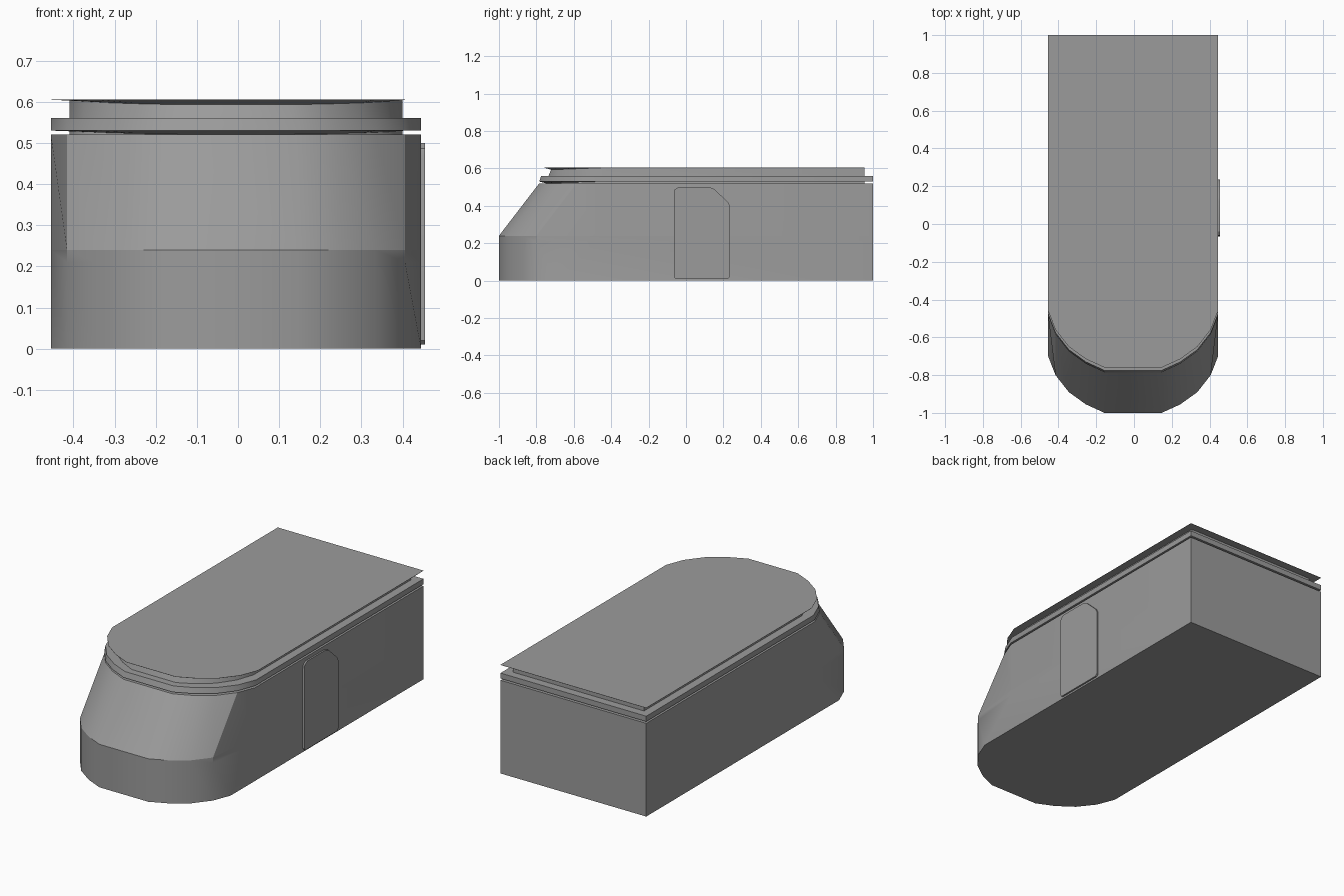
import bpy
import bmesh

if "Cube" in bpy.data.objects:
    bpy.data.objects.remove(bpy.data.objects["Cube"])

CX, HW, BACK = -0.0048, 0.45, 1.0
# front corner: (fraction of half width, distance behind the nose)
CORNER = [(1, 0.3), (0.913, 0.2), (0.756, 0.11), (0.555, 0.045), (0.336, 0)]

dark_grey = bpy.data.materials.new("dark_grey")
dark_grey.diffuse_color = (0.33, 0.33, 0.33, 1)
dark_grey.use_nodes = True
dark_grey.node_tree.nodes["Principled BSDF"].inputs["Base Color"].default_value = dark_grey.diffuse_color


def ring(front, z, hw=HW, back=BACK, side=None, dip=0):
    """Plan outline with a faceted round nose; dip lowers the nose."""
    half = [(hw, back, z)]
    for i, (f, d) in enumerate(CORNER):
        y = side if i == 0 and side is not None else front + d
        half.append((hw * f, y, z - dip * (1 - d / 0.3)))
    return ([(CX + x, y, h) for x, y, h in half] +
            [(CX - x, y, h) for x, y, h in reversed(half)])


def loft(name, rings, caps=(True, True)):
    """Join outlines with equal point counts into one part."""
    bm = bmesh.new()
    loops = [[bm.verts.new(p) for p in r] for r in rings]
    n = len(loops[0])
    for a, b in zip(loops, loops[1:]):
        for i in range(n):
            j = (i + 1) % n
            bm.faces.new((a[i], a[j], b[j], b[i]))
    if caps[0]:
        bm.faces.new(loops[0])
    if caps[1]:
        bm.faces.new(loops[-1])
    bmesh.ops.recalc_face_normals(bm, faces=bm.faces)
    mesh = bpy.data.meshes.new(name)
    bm.to_mesh(mesh)
    bm.free()
    mesh.materials.append(dark_grey)
    ob = bpy.data.objects.new(name, mesh)
    bpy.context.collection.objects.link(ob)
    bpy.ops.object.select_all(action='DESELECT')
    ob.select_set(True)
    bpy.context.view_layer.objects.active = ob
    bpy.ops.object.shade_smooth_by_angle(angle=0.52)
    return ob


# lower body blending into the narrower foot of the sloping cabin
loft("lower_body", [ring(-1, 0), ring(-1, 0.21, side=-0.48),
                    ring(-1, 0.24, side=-0.48)])
loft("upper_body", [ring(-1, 0.24, side=-0.48), ring(-0.785, 0.52)],
     (False, True))

# recessed neck below the roof band
inset = dict(hw=0.405, back=0.955)
loft("lower_neck", [ring(-0.755, 0.52, **inset),
                    ring(-0.75, 0.53, dip=0.009, **inset),
                    ring(-0.785, 0.53)], (False, False))

# projecting roof band
loft("roof_band", [ring(-0.785, 0.53), ring(-0.775, 0.56)])

# upper recess flaring out to the thin roof sheet
loft("upper_neck", [ring(-0.735, 0.56, **inset),
                    ring(-0.722, 0.605, dip=0.012, **inset),
                    ring(-0.76, 0.605)], (False, False))
loft("roof_sheet", [ring(-0.76, 0.605), ring(-0.76, 0.606)])

# side door with a cut rear top corner
door = [(-0.065, 0.02), (-0.055, 0.01), (0.225, 0.01), (0.235, 0.02),
        (0.235, 0.40), (0.225, 0.42), (0.15, 0.49), (0.125, 0.5),
        (-0.04, 0.5), (-0.06, 0.487), (-0.065, 0.465)]
loft("side_door", [[(x, y, z) for y, z in door] for x in (0.44, 0.4548)])
